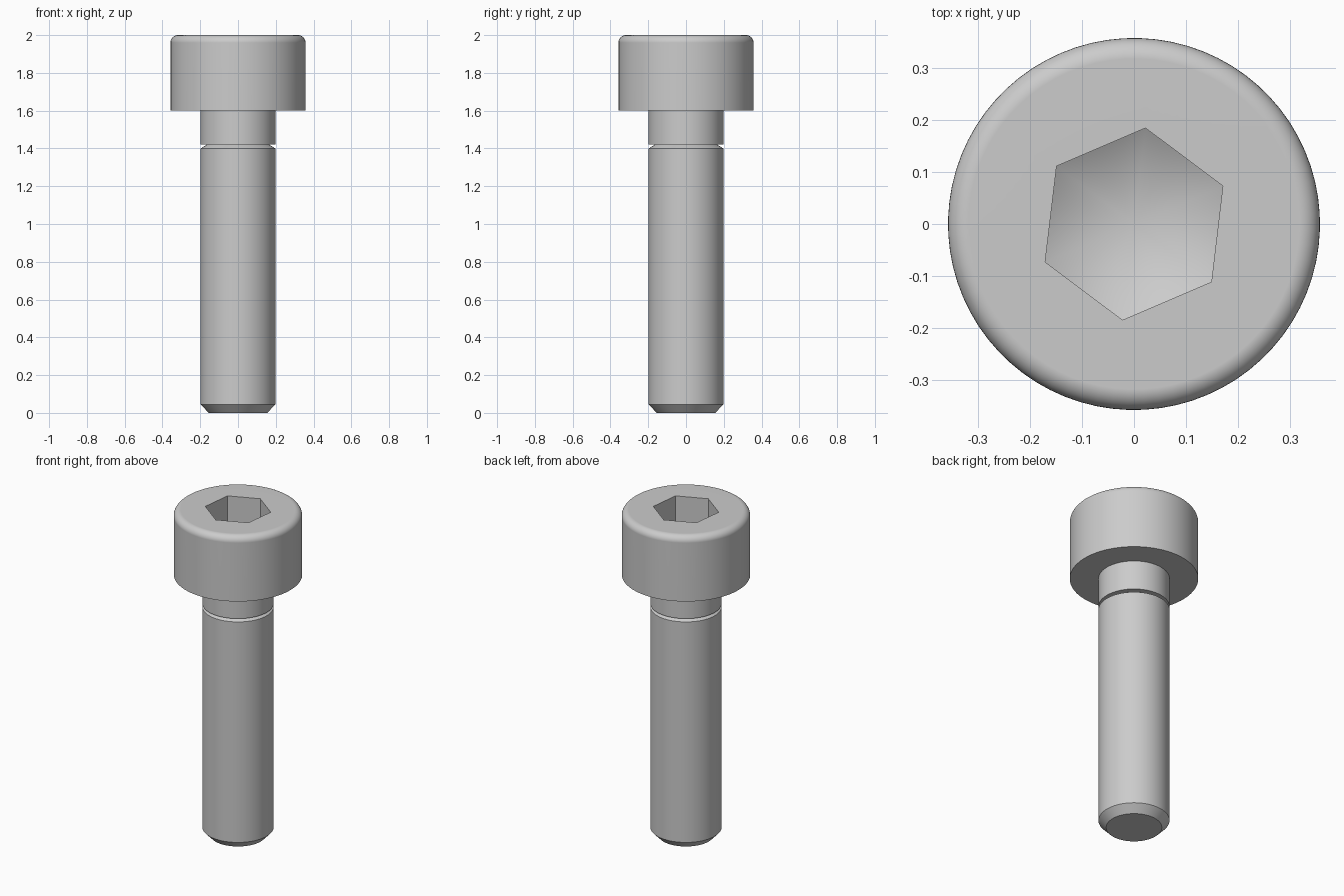
import bpy
import bmesh
from math import sin, cos, pi, radians, tan

cube = bpy.data.objects.get("Cube")
if cube:
    bpy.data.objects.remove(cube, do_unlink=True)

SEGMENTS = 72
HEX_ANGLE = radians(83.2)   # direction of one socket corner
HEX_RADIUS = 0.186
SOCKET_DEPTH = 0.2
HEAD_RADIUS, NECK_RADIUS, FILLET = 0.358, 0.198, 0.04

steel = bpy.data.materials.new("steel grey")
steel.use_nodes = True
grey = (0.6, 0.6, 0.6, 1)
steel.diffuse_color = grey
steel.node_tree.nodes["Principled BSDF"].inputs["Base Color"].default_value = grey


def hex_radius(a):
    """Distance from the axis to the socket wall, a measured from a corner."""
    return HEX_RADIUS * cos(pi / 6) / cos(a % (pi / 3) - pi / 6)


def socket_rim(a):
    return hex_radius(a), 2.0


def socket_floor(a):
    # The drilled cone meets each flat wall along a curve
    r = hex_radius(a)
    return r, 2.0 - SOCKET_DEPTH - (HEX_RADIUS - r) * tan(pi / 6)


def lathe(name, profile):
    """Join rings; each entry is (radius, z) or a function of angle."""
    bm = bmesh.new()
    rings = []
    for entry in profile:
        if not callable(entry) and entry[0] == 0:
            rings.append([bm.verts.new((0, 0, entry[1]))] * SEGMENTS)
            continue
        ring = []
        for i in range(SEGMENTS):
            a = 2 * pi * i / SEGMENTS
            r, z = entry(a) if callable(entry) else entry
            ring.append(bm.verts.new((r * cos(a + HEX_ANGLE), r * sin(a + HEX_ANGLE), z)))
        rings.append(ring)
    for upper, lower in zip(rings, rings[1:]):
        for i in range(SEGMENTS):
            j = (i + 1) % SEGMENTS
            corners = dict.fromkeys((upper[i], lower[i], lower[j], upper[j]))
            bm.faces.new(list(corners))
    mesh = bpy.data.meshes.new(name)
    bm.to_mesh(mesh)
    bm.free()
    mesh.materials.append(steel)
    obj = bpy.data.objects.new(name, mesh)
    bpy.context.collection.objects.link(obj)
    bpy.ops.object.select_all(action="DESELECT")
    obj.select_set(True)
    bpy.context.view_layer.objects.active = obj
    bpy.ops.object.shade_smooth_by_angle(angle=radians(25))
    weighted = obj.modifiers.new("even shading", "WEIGHTED_NORMAL")
    weighted.keep_sharp = True
    return obj


# Head: socket cone, socket walls, top, rounded rim, side and underside
fillet = [(HEAD_RADIUS - FILLET + FILLET * sin(t * pi / 16),
           2.0 - FILLET + FILLET * cos(t * pi / 16)) for t in range(9)]
cone_tip = (0, 2.0 - SOCKET_DEPTH - HEX_RADIUS * tan(pi / 6))
lathe("socket_head", [cone_tip, socket_floor, socket_rim] + fillet
      + [(HEAD_RADIUS, 1.6), (NECK_RADIUS, 1.6)])

# Shank: plain neck, undercut step, threaded length and chamfered tip
lathe("shank", [(NECK_RADIUS, 1.6), (NECK_RADIUS, 1.42), (0.165, 1.42),
                (NECK_RADIUS, 1.4), (NECK_RADIUS, 0.045), (0.155, 0), (0, 0)])
